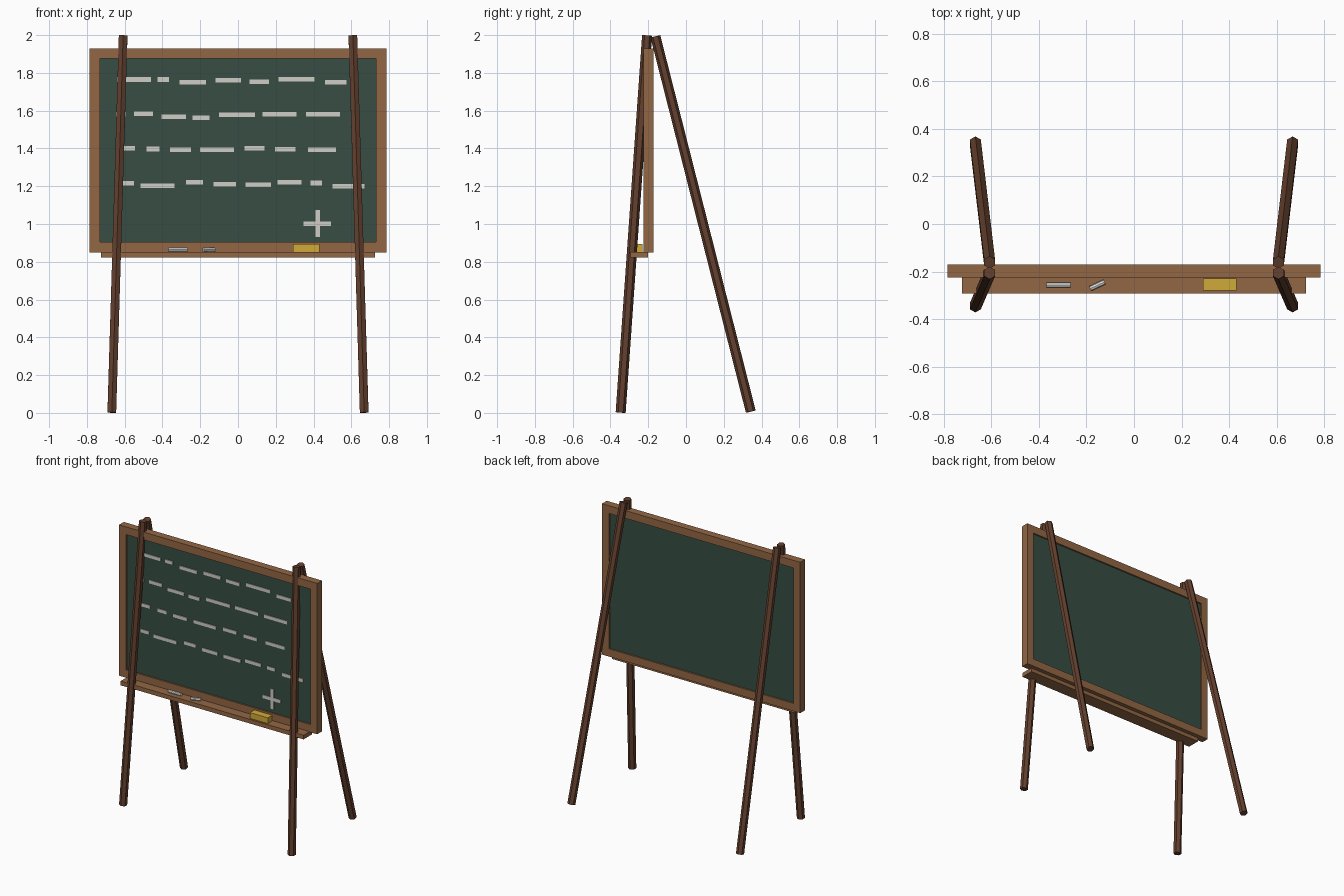
import bpy, bmesh, math
from mathutils import Vector, Matrix

if "Cube" in bpy.data.objects:
    bpy.data.objects.remove(bpy.data.objects["Cube"])


def material(name, rgb):
    m = bpy.data.materials.new(name)
    m.diffuse_color = (*rgb, 1)
    m.use_nodes = True
    m.node_tree.nodes["Principled BSDF"].inputs["Base Color"].default_value = m.diffuse_color
    return m


FRAME = material("light_wood", (0.29, 0.135, 0.058))
LEG = material("dark_wood", (0.125, 0.051, 0.027))
BOARD = material("board_green", (0.038, 0.075, 0.057))
MARK = material("chalk_mark", (0.63, 0.61, 0.57))
STICK = material("chalk_white", (0.78, 0.78, 0.76))
SPONGE = material("eraser_yellow", (0.64, 0.40, 0.04))


def finish(name, bm, mat):
    bmesh.ops.recalc_face_normals(bm, faces=bm.faces)
    me = bpy.data.meshes.new(name)
    bm.to_mesh(me)
    bm.free()
    me.materials.append(mat)
    ob = bpy.data.objects.new(name, me)
    bpy.context.collection.objects.link(ob)
    return ob


def add_box(bm, x0, x1, y0, y1, z0, z1):
    centre = Vector((x0 + x1, y0 + y1, z0 + z1)) / 2
    size = Matrix.Diagonal((x1 - x0, y1 - y0, z1 - z0, 1))
    bmesh.ops.create_cube(bm, size=1, matrix=Matrix.Translation(centre) @ size)


def box(name, mat, *bounds):
    bm = bmesh.new()
    add_box(bm, *bounds)
    return finish(name, bm, mat)


def rod(name, mat, a, b, r, sides):
    """Prism between two points, one edge turned towards the front."""
    a, b = Vector(a), Vector(b)
    d = (b - a).normalized()
    v = d.cross(Vector((1, 0, 0))).normalized()
    u = v.cross(d) if abs(d.x) < 0.8 else d.cross(Vector((0, 0, 1))).normalized()
    if abs(d.x) >= 0.8:
        v = Vector((0, 0, 1))
    bm = bmesh.new()
    rings = []
    for p in (a, b):
        angles = [math.tau * i / sides for i in range(sides)]
        rings.append([bm.verts.new(p + r * (math.cos(t) * v + math.sin(t) * u)) for t in angles])
    for i in range(sides):
        j = (i + 1) % sides
        bm.faces.new((rings[0][i], rings[0][j], rings[1][j], rings[1][i]))
    bm.faces.new(rings[0])
    bm.faces.new(rings[1])
    return finish(name, bm, mat)


# Easel legs
for side, s in (("left", -1), ("right", 1)):
    rod(f"front_leg_{side}", LEG, (s * 0.668, -0.346, 0.002), (s * 0.608, -0.206, 1.998), 0.0265, 6)
    rod(f"rear_leg_{side}", LEG, (s * 0.668, 0.343, 0.007), (s * 0.608, -0.162, 1.993), 0.0265, 6)

# Frame rails around the board
W, IN, Z0, Z1, RAIL = 0.785, 0.73, 0.85, 1.93, 0.055
Y0, Y1 = -0.225, -0.171
box("frame_top", FRAME, -W, W, Y0, Y1, Z1 - RAIL, Z1)
box("frame_bottom", FRAME, -W, W, Y0, Y1, Z0, Z0 + RAIL)
box("frame_left", FRAME, -W, -IN, Y0, Y1, Z0 + RAIL, Z1 - RAIL)
box("frame_right", FRAME, IN, W, Y0, Y1, Z0 + RAIL, Z1 - RAIL)

# Writing surface, slightly recessed
FACE = -0.214
box("board", BOARD, -IN, IN, FACE, -0.182, Z0 + RAIL, Z1 - RAIL)

# Chalk tray
box("tray", FRAME, -0.725, 0.725, -0.293, -0.2, 0.823, 0.853)

# Chalk dashes: rows of (start, end, height)
rows = [
    [(-.64, -.46, 1.765), (-.425, -.365, 1.765), (-.31, -.17, 1.75), (-.12, .015, 1.76),
     (.06, .165, 1.753), (.215, .405, 1.767), (.46, .575, 1.75)],
    [(-.645, -.595, 1.58), (-.55, -.45, 1.583), (-.405, -.275, 1.567), (-.24, -.15, 1.563),
     (-.1, .09, 1.578), (.13, .31, 1.58), (.36, .54, 1.58)],
    [(-.62, -.545, 1.402), (-.485, -.415, 1.397), (-.36, -.25, 1.392), (-.2, -.02, 1.392),
     (.035, .14, 1.4), (.195, .305, 1.395), (.37, .52, 1.393)],
    [(-.62, -.55, 1.215), (-.515, -.335, 1.203), (-.275, -.185, 1.22), (-.13, -.01, 1.21),
     (.04, .175, 1.207), (.21, .335, 1.22), (.385, .445, 1.217), (.5, .67, 1.2)],
]
bm = bmesh.new()
for row in rows:
    for x0, x1, z in row:
        add_box(bm, x0, x1, FACE - 0.005, FACE + 0.002, z - 0.012, z + 0.012)
finish("chalk_dashes", bm, MARK)

# Plus sign
bm = bmesh.new()
add_box(bm, 0.348, 0.492, FACE - 0.005, FACE + 0.002, 0.99, 1.014)
add_box(bm, 0.411, 0.435, FACE - 0.006, FACE + 0.002, 0.932, 1.075)
finish("chalk_plus", bm, MARK)

# Items lying on the tray
box("eraser", SPONGE, 0.29, 0.432, -0.28, -0.23, 0.853, 0.894)
rod("chalk_stick_long", STICK, (-0.368, -0.257, 0.864), (-0.268, -0.257, 0.864), 0.011, 8)
rod("chalk_stick_short", STICK, (-0.184, -0.272, 0.864), (-0.124, -0.244, 0.864), 0.011, 8)
